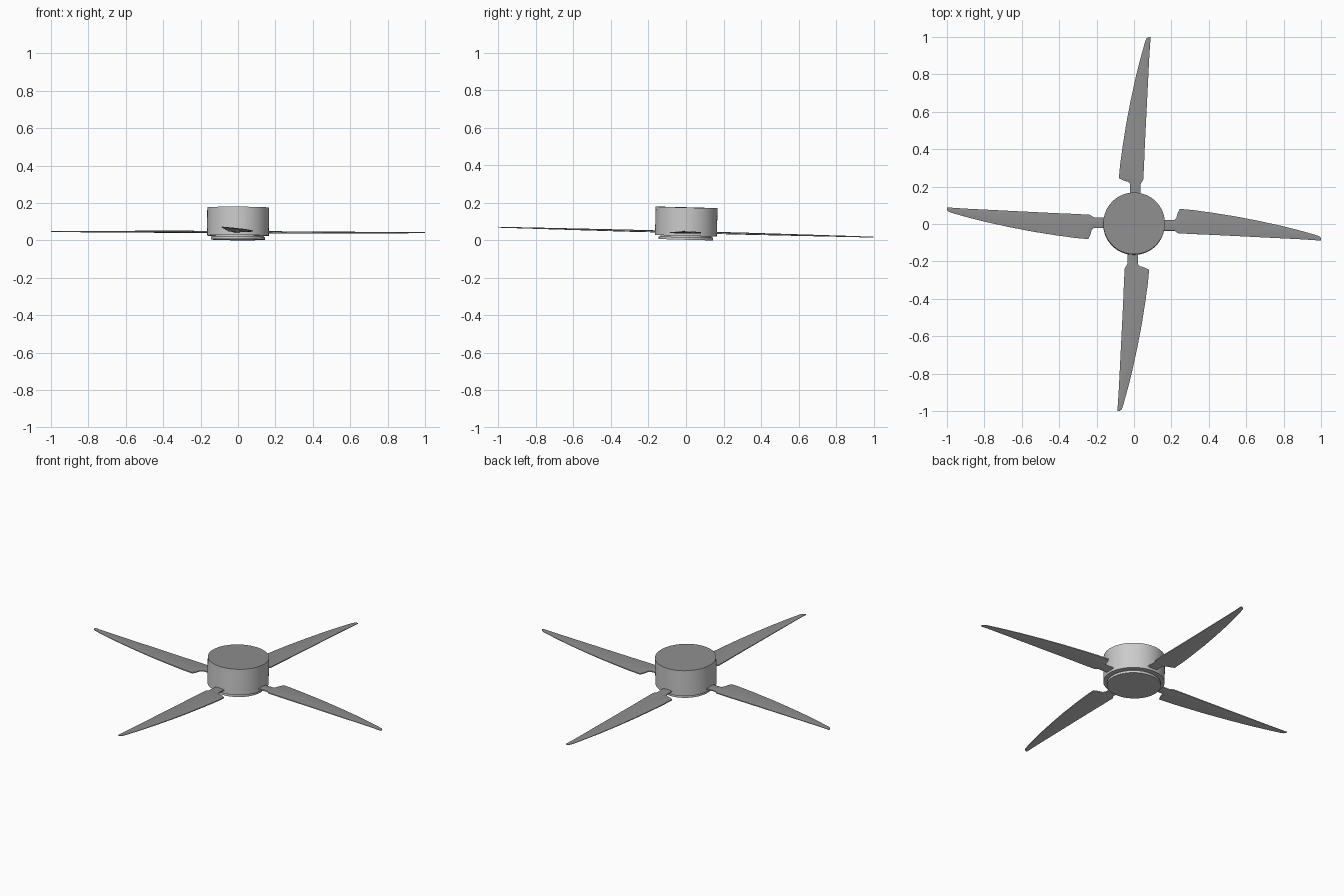
import bpy, bmesh, math
from mathutils import Matrix, Vector

if "Cube" in bpy.data.objects:
    bpy.data.objects.remove(bpy.data.objects["Cube"])

# whole rotor leans very slightly, pivoting at blade height
PIVOT = Vector((0, 0, 0.044))
TILT = (Matrix.Translation(PIVOT) @ Matrix.Rotation(-0.026, 4, 'X')
        @ Matrix.Rotation(0.005, 4, 'Y') @ Matrix.Translation(-PIVOT))

# light grey body, darker grey upper faces
body = bpy.data.materials.new("body_grey")
body.diffuse_color = (0.8, 0.8, 0.8, 1)
body.use_nodes = True
body.node_tree.nodes["Principled BSDF"].inputs["Base Color"].default_value = body.diffuse_color
dark = bpy.data.materials.new("upper_dark_grey")
dark.diffuse_color = (0.27, 0.27, 0.27, 1)
dark.use_nodes = True
dark.node_tree.nodes["Principled BSDF"].inputs["Base Color"].default_value = dark.diffuse_color


def finish(name, bm, angle=30):
    bmesh.ops.recalc_face_normals(bm, faces=bm.faces)
    for f in bm.faces:
        f.material_index = 1 if f.normal.z > 0.7 else 0
    mesh = bpy.data.meshes.new(name)
    mesh.materials.append(body)
    mesh.materials.append(dark)
    bm.to_mesh(mesh)
    bm.free()
    ob = bpy.data.objects.new(name, mesh)
    bpy.context.collection.objects.link(ob)
    bpy.ops.object.select_all(action='DESELECT')
    ob.select_set(True)
    bpy.context.view_layer.objects.active = ob
    bpy.ops.object.shade_smooth_by_angle(angle=math.radians(angle))
    ob.matrix_world = TILT
    return ob


def loft(bm, rings):
    loops = [[bm.verts.new(p) for p in ring] for ring in rings]
    n = len(loops[0])
    for a, b in zip(loops, loops[1:]):
        for i in range(n):
            j = (i + 1) % n
            bm.faces.new((a[i], a[j], b[j], b[i]))
    bm.faces.new(loops[0][::-1])
    bm.faces.new(loops[-1])


def turned(name, profile, sides=64):
    bm = bmesh.new()
    loft(bm, [[(r * math.cos(2 * math.pi * i / sides), r * math.sin(2 * math.pi * i / sides), z)
               for i in range(sides)] for r, z in profile])
    return finish(name, bm)


# motor housing and the stepped cap beneath it
turned("motor_housing", [(0.165, 0.025), (0.165, 0.176)])
turned("bottom_cap", [(0.145, 0.004), (0.145, 0.018), (0.136, 0.018), (0.136, 0.03)])

# blade stations: distance out, leading edge, trailing edge, thickness
STATIONS = [(0.12, 0.022, -0.036, 0.011), (0.215, 0.022, -0.036, 0.011),
            (0.226, 0.032, -0.042, 0.011), (0.234, 0.060, -0.049, 0.011),
            (0.245, 0.081, -0.050, 0.011), (0.32, 0.074, -0.054, 0.011),
            (0.42, 0.060, -0.058, 0.010), (0.54, 0.041, -0.064, 0.009),
            (0.66, 0.018, -0.070, 0.008), (0.78, -0.008, -0.076, 0.007),
            (0.88, -0.033, -0.081, 0.006), (0.96, -0.055, -0.086, 0.005),
            (0.985, -0.063, -0.088, 0.005), (0.995, -0.069, -0.089, 0.005),
            (1.0, -0.078, -0.089, 0.005)]
# thin plate section, slightly crowned: fraction across chord, fraction of thickness
SECTION = [(0, 0.25), (0.3, 0.5), (0.7, 0.5), (1, 0.25),
           (1, -0.3), (0.7, -0.5), (0.3, -0.5), (0, -0.3)]

# four blades
for k in range(4):
    bm = bmesh.new()
    loft(bm, [[(x, lead + (trail - lead) * u, 0.044 + t * v) for u, v in SECTION]
              for x, lead, trail, t in STATIONS])
    bm.transform(Matrix.Rotation(k * math.pi / 2, 4, 'Z'))
    finish(f"blade_{k + 1}", bm)
